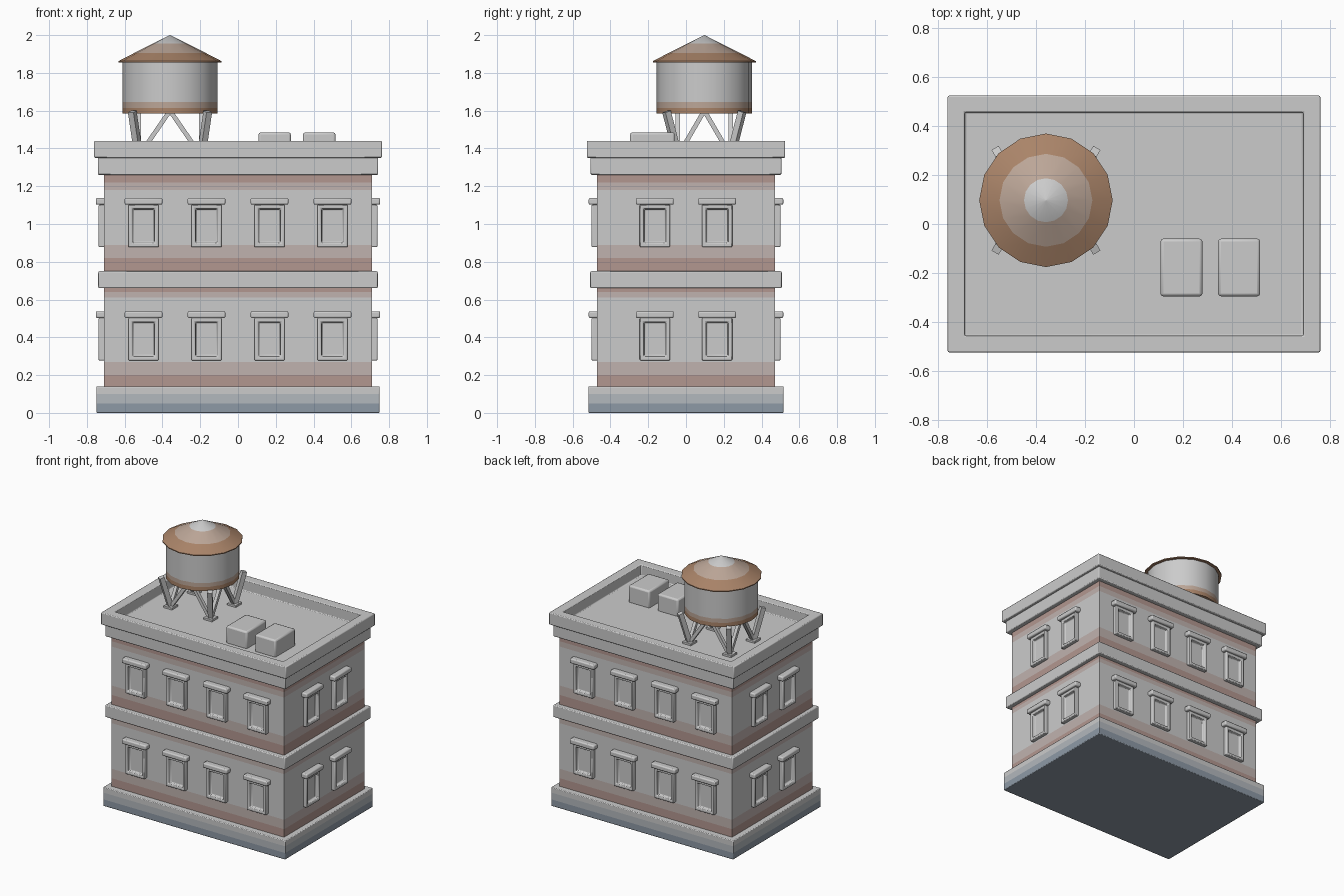
import bpy, bmesh, math
from mathutils import Matrix, Vector

if "Cube" in bpy.data.objects:
    bpy.data.objects.remove(bpy.data.objects["Cube"])


def material(name, rgb):
    m = bpy.data.materials.new(name)
    m.diffuse_color = (*rgb, 1)
    m.use_nodes = True
    m.node_tree.nodes["Principled BSDF"].inputs["Base Color"].default_value = m.diffuse_color
    return m


GREY = material("grey", (0.60, 0.60, 0.60))
PINK = material("faded_brick", (0.53, 0.45, 0.43))
BRICK = material("brick", (0.45, 0.31, 0.28))
SLATE_LIGHT = material("light_slate", (0.45, 0.48, 0.51))
SLATE = material("slate", (0.27, 0.32, 0.38))
RUST = material("rust", (0.40, 0.23, 0.14))
RUST_LIGHT = material("light_rust", (0.50, 0.38, 0.31))


def rect(hx, hy, z):
    return [(-hx, -hy, z), (hx, -hy, z), (hx, hy, z), (-hx, hy, z)]


def circle(r, z, n=16):
    return [(r * math.cos(2 * math.pi * i / n), r * math.sin(2 * math.pi * i / n), z)
            for i in range(n)]


def loft(name, rings, mats=None, bevel=0, matrix=Matrix()):
    """Skin a list of rings, cap both ends, one material per strip."""
    bm = bmesh.new()
    rows = [[bm.verts.new(p) for p in ring] for ring in rings]
    slots = list(dict.fromkeys(mats or []))
    for k, (a, b) in enumerate(zip(rows, rows[1:])):
        n = len(a)
        for i in range(n):
            j = (i + 1) % n
            f = bm.faces.new((a[i], a[j], b[j], b[i]))
            f.material_index = slots.index(mats[k]) if mats else 0
    bm.faces.new(rows[0][::-1]).material_index = 0
    bm.faces.new(rows[-1]).material_index = slots.index(mats[-1]) if mats else 0
    bmesh.ops.remove_doubles(bm, verts=bm.verts, dist=1e-5)
    bmesh.ops.recalc_face_normals(bm, faces=bm.faces)
    me = bpy.data.meshes.new(name)
    bm.to_mesh(me)
    bm.free()
    for m in slots:
        me.materials.append(m)
    ob = bpy.data.objects.new(name, me)
    bpy.context.collection.objects.link(ob)
    ob.matrix_world = matrix
    if bevel:
        mod = ob.modifiers.new("bevel", "BEVEL")
        mod.width, mod.segments = bevel, 2
        mod.limit_method = "ANGLE"
    return ob


def box(name, hx, hy, z0, z1, bevel=0.006, matrix=Matrix()):
    return loft(name, [rect(hx, hy, z0), rect(hx, hy, z1)], None, bevel, matrix)


def bar(name, a, b, t):
    """Square bar from point a to point b."""
    a, b = Vector(a), Vector(b)
    d = b - a
    m = Matrix.Translation(a) @ d.to_track_quat("Z", "Y").to_matrix().to_4x4()
    return box(name, t, t, 0, d.length, 0, m)


# Plinth, walls and stone bands
loft("plinth", [rect(0.75, 0.517, z) for z in (0, 0.05, 0.1, 0.14)],
     [SLATE, SLATE_LIGHT, GREY], 0.005)
levels = (0.14, 0.20, 0.27, 0.61, 0.64, 0.70, 0.82, 0.89, 1.18, 1.22, 1.30)
loft("walls", [rect(0.71, 0.472, z) for z in levels],
     [BRICK, PINK, GREY, PINK, BRICK, BRICK, PINK, GREY, PINK, BRICK])
box("middle_band", 0.74, 0.507, 0.66, 0.75)
box("upper_band", 0.742, 0.505, 1.26, 1.355)

# Cornice with a sunken roof deck
loft("cornice_and_roof", [rect(0.762, 0.525, 1.35), rect(0.762, 0.525, 1.44),
                          rect(0.692, 0.457, 1.44), rect(0.692, 0.457, 1.36)], None, 0.006)


# Windows: local x along the wall, y up, z outward
def window(turn, along, wall, z):
    m = (Matrix.Rotation(turn, 4, "Z") @ Matrix.Translation((along, -wall, z))
         @ Matrix.Rotation(math.pi / 2, 4, "X"))
    loft("window_frame", [rect(0.08, 0.112, -0.01), rect(0.08, 0.112, 0.028),
                          rect(0.06, 0.092, 0.028), rect(0.055, 0.087, 0.003)],
         None, 0.005, m)
    box("window_lintel", 0.1, 0.018, -0.01, 0.043, 0.008,
        m @ Matrix.Translation((0, 0.13, 0)))


for z in (0.39, 0.99):
    for side in (0, math.pi):
        for x in (-0.5, -0.167, 0.167, 0.5):
            window(side, x, 0.472, z)
        for y in (-0.165, 0.165):
            window(side + math.pi / 2, y, 0.71, z)

# Roof units
for x in (0.194, 0.43):
    box("roof_unit", 0.086, 0.118, 1.35, 1.485, 0.012, Matrix.Translation((x, -0.178, 0)))

# Water tank and conical lid
CX, CY = -0.36, 0.097
centre = Matrix.Translation((CX, CY, 0))
loft("water_tank", [circle(0.252, z) for z in (1.585, 1.615, 1.645, 1.862)],
     [RUST, RUST_LIGHT, GREY], 0, centre)
loft("tank_lid", [circle(0.273, 1.855), circle(0.273, 1.862), circle(0.19, 1.905),
                  circle(0.09, 1.955), circle(0.001, 2.0)],
     [RUST, RUST, RUST_LIGHT, GREY], 0, centre)

# Splayed legs, braces and foot pads
for sx in (-1, 1):
    for sy in (-1, 1):
        fx, fy = CX + sx * 0.165, CY + sy * 0.14
        foot = (fx, fy, 1.36)
        bar("tank_leg", foot, (CX + sx * 0.2, CY + sy * 0.2, 1.595), 0.017)
        bar("tank_brace", foot, (CX, fy, 1.6), 0.012)
        bar("tank_brace", foot, (fx, CY, 1.6), 0.012)
        box("foot_pad", 0.036, 0.036, 1.355, 1.375, 0.003, Matrix.Translation((fx, fy, 0)))

# Smooth shading with sharp corners kept
bpy.ops.object.select_all(action="SELECT")
bpy.context.view_layer.objects.active = bpy.data.objects["walls"]
bpy.ops.object.shade_smooth_by_angle(angle=math.radians(35))
